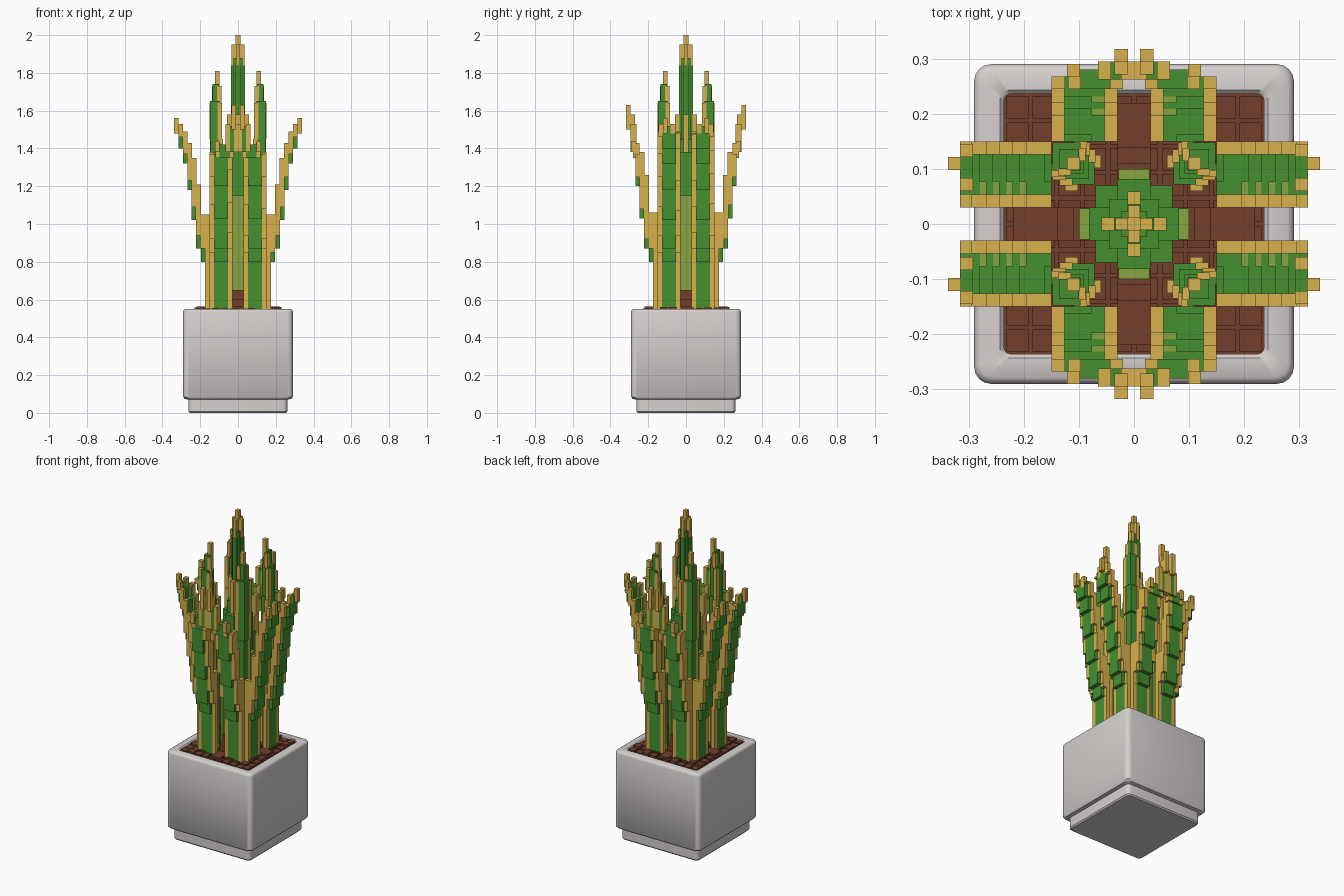
import bpy, bmesh, math, random

if "Cube" in bpy.data.objects:
    bpy.data.objects.remove(bpy.data.objects["Cube"])
random.seed(4)
V = 0.0235                                  # voxel size


def mat(name, rgb):
    m = bpy.data.materials.new(name)
    m.diffuse_color = (*rgb, 1)
    m.use_nodes = True
    m.node_tree.nodes["Principled BSDF"].inputs["Base Color"].default_value = m.diffuse_color
    return m


GREEN = mat("leaf_green", (0.06, 0.28, 0.03))
YELLOW = mat("edge_yellow", (0.68, 0.44, 0.075))
LIME = mat("lime_green", (0.24, 0.38, 0.05))
BROWN = mat("soil_brown", (0.17, 0.05, 0.025))
GREY = mat("pot_grey", (0.66, 0.63, 0.62))


def finish(bm, name, mats):
    bmesh.ops.recalc_face_normals(bm, faces=bm.faces)
    me = bpy.data.meshes.new(name)
    bm.to_mesh(me)
    bm.free()
    for m in mats:
        me.materials.append(m)
    ob = bpy.data.objects.new(name, me)
    bpy.context.collection.objects.link(ob)
    return ob


def boxes(name, items, mats):
    """items: (x0, x1, y0, y1, z0, z1, material index)"""
    bm = bmesh.new()
    for x0, x1, y0, y1, z0, z1, mi in items:
        vs = bmesh.ops.create_cube(bm, size=1)["verts"]
        for v in vs:
            v.co.x = x1 if v.co.x > 0 else x0
            v.co.y = y1 if v.co.y > 0 else y0
            v.co.z = z1 if v.co.z > 0 else z0
        for f in {f for v in vs for f in v.link_faces}:
            f.material_index = mi
    return finish(bm, name, mats)


# ---- pot: rounded square rings lofted along a profile
def ring(bm, a, r, z, seg=4):
    out = []
    for q in range(4):
        c = math.radians(45 + 90 * q)
        cx, cy = math.copysign(a - r, math.cos(c)), math.copysign(a - r, math.sin(c))
        for i in range(seg + 1):
            t = math.radians(90 * q + 90 * i / seg)
            out.append(bm.verts.new((cx + r * math.cos(t), cy + r * math.sin(t), z)))
    return out


bm = bmesh.new()
profile = [(.255, .02, 0), (.262, .025, .008), (.262, .025, .07), (.282, .025, .074),
           (.29, .03, .084), (.29, .03, .535), (.287, .03, .545), (.279, .025, .55),
           (.243, .015, .55), (.236, .012, .543), (.236, .012, .49)]
rings = [ring(bm, *p) for p in profile]
for a, b in zip(rings, rings[1:]):
    for i in range(len(a)):
        j = (i + 1) % len(a)
        bm.faces.new((a[i], a[j], b[j], b[i]))
bm.faces.new(rings[0])
bm.faces.new(rings[-1])
pot = finish(bm, "pot", [GREY])
bpy.context.view_layer.objects.active = pot
pot.select_set(True)
bpy.ops.object.shade_smooth_by_angle(angle=math.radians(40))

# ---- soil: base slab, small chunks, and a low mound in the gaps between leaves
soil = [(-.236, .236, -.236, .236, .49, .53, 0)]
n, p = 10, .047
for i in range(n):
    for j in range(n):
        x, y = (i - (n - 1) / 2) * p, (j - (n - 1) / 2) * p
        h = .545 + random.random() * .015
        soil.append((x - .02, x + .02, y - .02, y + .02, .52, h, 0))
for s in (-1, 1):
    for d0, d1, h in ((.08, .11, .65), (.11, .14, .60), (.14, .22, .562)):
        lo, hi = sorted((s * d0, s * d1))
        soil.append((lo, hi, -.03, .03, .52, h, 0))
        soil.append((-.03, .03, lo, hi, .52, h, 0))
boxes("soil", soil, [BROWN])


# ---- outer leaves: slices (z0, z1, inner, outer, side start, side end)
def outer_leaf(name, slices, along_x, sd, ss):
    out = []

    def put(d0, d1, s0, s1, z0, z1, mi):
        d0, d1 = sorted((sd * d0, sd * d1))
        s0, s1 = sorted((ss * s0, ss * s1))
        out.append((d0, d1, s0, s1, z0, z1, mi) if along_x else (s0, s1, d0, d1, z0, z1, mi))

    for k, (z0, z1, d0, d1, s0, s1) in enumerate(slices):
        if s1 - s0 < 2.5 * V:                           # yellow tip
            put(d0, d1, s0, s1, z0, z1, 1)
            continue
        step = V if d1 - d0 > 1.5 * V else 0
        e = V - .001
        put(d0 + step * .5, d1, s0 + e, s1 - e, z0, z1, 0)      # green blade
        put(d0, d0 + V, s0 + V, s0 + 2 * V, z0 + .02, z1, 2 if k > 2 else 0)
        for a, b in ((s0, s0 + V), (s1 - V, s1)):               # yellow margins
            j = random.choice((0, .02, .035)) if k else 0
            put(d0, d1 - step * .9, a, b, z0, z1 + .01, 1)
            put(d0 + step, d1, a, b, z0 + j + (.05 if step else 0), z1, 1)
    boxes(name, out, [GREEN, YELLOW, LIME])


X_LEAF = [(.54, .80, .150, .175, .03, .15), (.80, .87, .150, .197, .03, .15),
          (.87, 1.04, .15, .222, .03, .15), (1.02, 1.20, .195, .245, .03, .15),
          (1.18, 1.34, .22, .268, .03, .15), (1.32, 1.42, .244, .292, .03, .15),
          (1.40, 1.48, .268, .316, .03, .15), (1.46, 1.52, .292, .316, .06, .145),
          (1.48, 1.56, .314, .338, .098, .122)]
Y_LEAF = [(.54, .80, .150, .175, .03, .15), (.80, .87, .150, .197, .03, .15),
          (.87, 1.05, .15, .222, .03, .15), (1.03, 1.25, .197, .245, .03, .15),
          (1.20, 1.37, .22, .268, .03, .15), (1.35, 1.42, .245, .28, .02, .12),
          (1.38, 1.44, .268, .29, .098, .122), (1.38, 1.52, .262, .295, 0, .065),
          (1.50, 1.58, .271, .318, .011, .035), (1.55, 1.63, .295, .318, .011, .035)]
for sd in (-1, 1):
    for ss in (-1, 1):
        outer_leaf("side_leaf", X_LEAF, True, sd, ss)
        outer_leaf("front_back_leaf", Y_LEAF, False, sd, ss)

# ---- four inner leaves on the diagonals: slices (z0, z1, near, far)
INNER = [(.54, 1.0, .06, .125), (1.0, 1.3, .07, .135), (1.28, 1.47, .08, .148),
         (1.45, 1.66, .085, .15), (1.64, 1.75, .088, .138)]
for sx in (-1, 1):
    for sy in (-1, 1):
        items = []

        def put(a0, a1, b0, b1, z0, z1, mi):
            items.append((*sorted((sx * a0, sx * a1)), *sorted((sy * b0, sy * b1)), z0, z1, mi))

        for z0, z1, a, b in INNER:
            put(a + .012, b - .002, a + .012, b - .002, z0, z1 - .01, 0)
            put(b - V, b, a, a + V, z0, z1 - .02, 1)
            put(a, a + V, b - V, b, z0, z1 - .02, 1)
        put(.098, .122, .098, .122, 1.7, 1.81, 1)
        boxes("inner_leaf", items, [GREEN, YELLOW])

# ---- centre leaf: crossing blades that narrow to a yellow tip
items = [(-.07, .07, -.07, .07, .54, 1.25, 0), (-.045, .045, -.045, .045, 1.2, 1.45, 0),
         (-.024, .024, -.024, .024, 1.4, 1.88, 0), (-.012, .012, -.012, .012, 1.85, 2.0, 1)]
for z0, z1, w, t, m in ((.54, 1.15, .10, .028, 2), (1.1, 1.38, .082, .03, 0),
                        (1.35, 1.58, .059, .012, 1), (1.5, 1.84, .036, .012, 0),
                        (1.80, 1.95, .034, .011, 1)):
    g = w - V if m else w
    items += [(-g, g, -t, t, z0, z1, 0), (-t, t, -g, g, z0, z1, 0)]
    if m:
        for s in (-1, 1):
            lo, hi = sorted((s * g, s * w))
            items += [(lo, hi, -t, t, z0, z1, m), (-t, t, lo, hi, z0, z1, m)]
boxes("centre_leaf", items, [GREEN, YELLOW, LIME])
